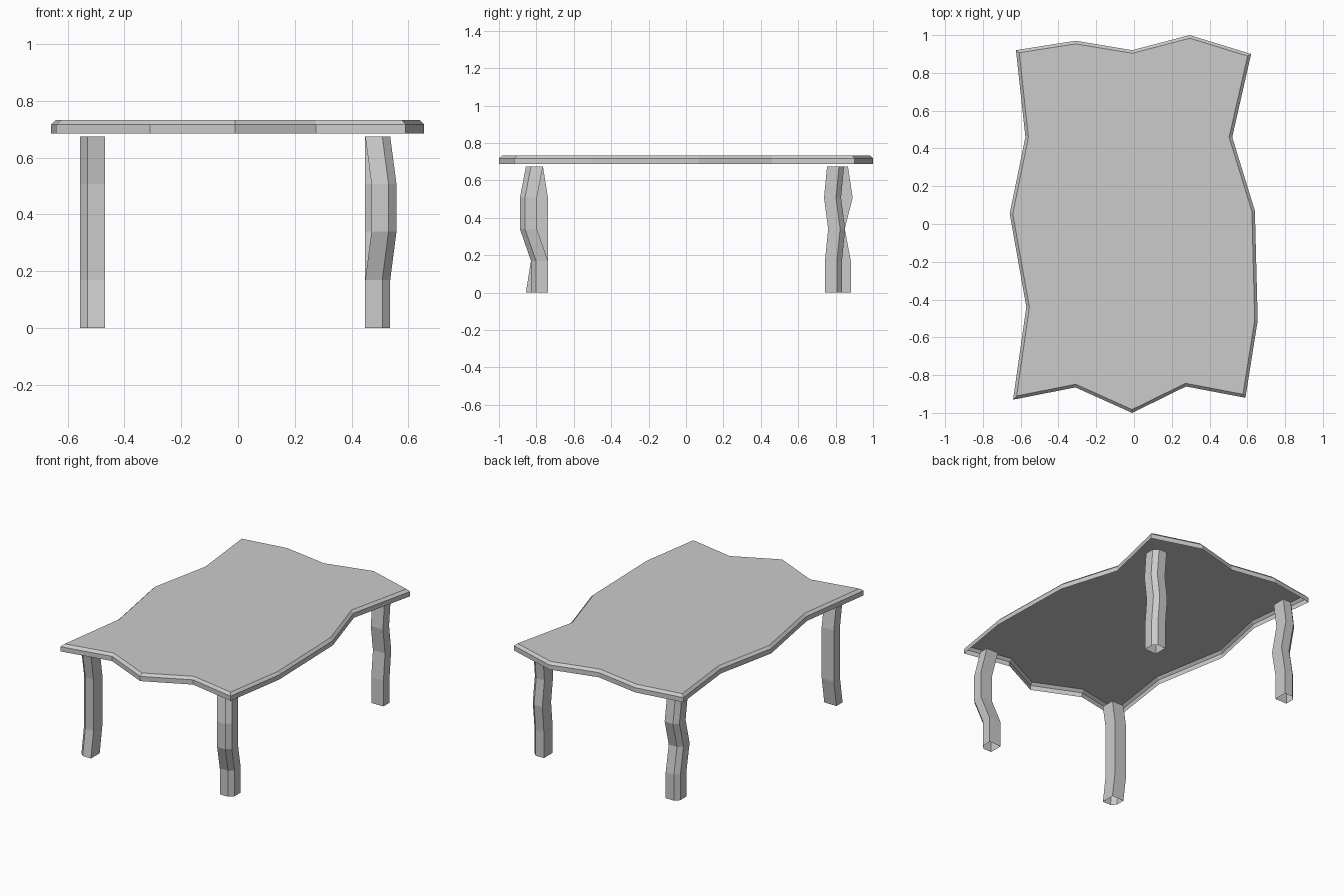
import bpy, bmesh

if "Cube" in bpy.data.objects:
    bpy.data.objects.remove(bpy.data.objects["Cube"])


def finish(bm, name):
    mesh = bpy.data.meshes.new(name)
    bm.to_mesh(mesh)
    bm.free()
    obj = bpy.data.objects.new(name, mesh)
    bpy.context.collection.objects.link(obj)
    return obj


# Tabletop: wavy outline, open underneath, with a bevelled upper rim
outline = [(-0.64, -0.93), (-0.31, -0.865), (-0.01, -1.0), (0.275, -0.86),
           (0.59, -0.92), (0.655, -0.51), (0.64, 0.07), (0.52, 0.46),
           (0.62, 0.90), (0.295, 1.0), (-0.01, 0.92), (-0.31, 0.97),
           (-0.625, 0.92), (-0.575, 0.46), (-0.658, 0.055), (-0.57, -0.44)]
bm = bmesh.new()
top = bm.faces.new([bm.verts.new((x, y, 0.717)) for x, y in outline])
bm.normal_update()
bmesh.ops.inset_region(bm, faces=[top], thickness=0.016, depth=0.0,
                       use_boundary=True, use_even_offset=True)
bmesh.ops.translate(bm, verts=top.verts[:], vec=(0, 0, 0.016))
rim = [e for e in bm.edges if e.is_boundary]
new = bmesh.ops.extrude_edge_only(bm, edges=rim)["geom"]
for v in new:
    if isinstance(v, bmesh.types.BMVert):
        v.co.z = 0.686
bmesh.ops.recalc_face_normals(bm, faces=bm.faces[:])
finish(bm, "tabletop")

# Legs: open tubes, a square with its outer corner cut off, jogging sideways
section = [(0.448, 0.738), (0.536, 0.738), (0.536, 0.802),
           (0.508, 0.829), (0.448, 0.829)]
levels = [0.0, 0.17, 0.34, 0.507, 0.674]


def leg(name, sx, sy, dx, dy):
    bm = bmesh.new()
    rings = [[bm.verts.new((sx * (x + ox), sy * (y + oy), z)) for x, y in section]
             for z, ox, oy in zip(levels, dx, dy)]
    n = len(section)
    for a, b in zip(rings, rings[1:]):
        for i in range(n):
            j = (i + 1) % n
            quad = [a[i], a[j], b[j], b[i]]
            bm.faces.new(quad if sx * sy > 0 else quad[::-1])
    finish(bm, name)


straight = [0.0] * 5
leg("front_right_leg", 1, -1, [0, 0, 0.022, 0.022, 0], [0, 0, 0.059, 0.059, 0.027])
leg("front_left_leg", -1, -1, [0.021] * 5, [0.027, 0, 0, 0, 0.027])
leg("back_right_leg", 1, 1, straight, [0.005, 0.005, 0.022, 0, 0.016])
leg("back_left_leg", -1, 1, [0.021] * 5, [0.052, 0.052, 0.02, 0.062, 0.037])
